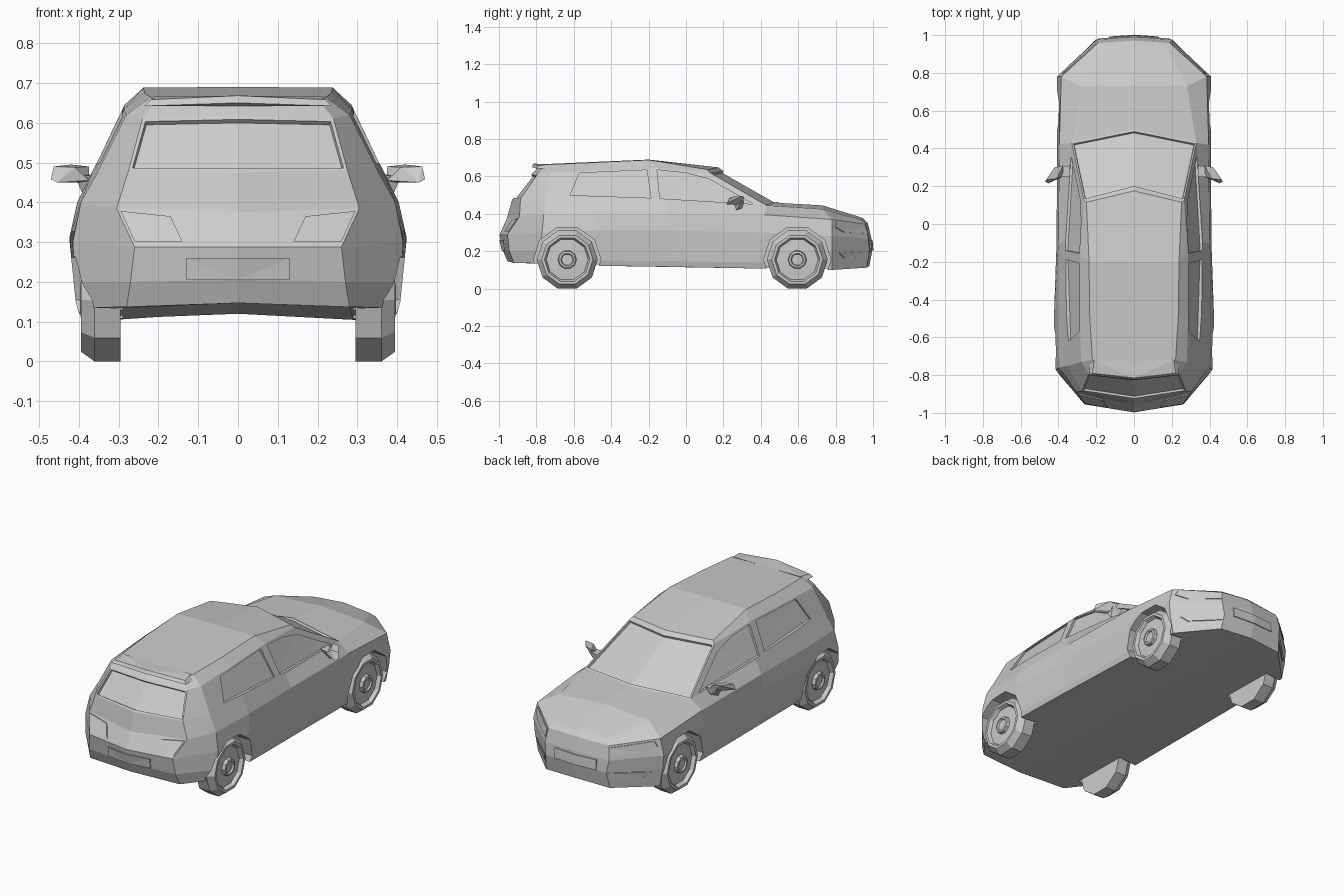
import bpy, bmesh, math
from mathutils import Vector
from mathutils.bvhtree import BVHTree

if "Cube" in bpy.data.objects:
    bpy.data.objects.remove(bpy.data.objects["Cube"])


def make(name, bm):
    bmesh.ops.recalc_face_normals(bm, faces=bm.faces[:])
    me = bpy.data.meshes.new(name)
    bm.to_mesh(me)
    bm.free()
    ob = bpy.data.objects.new(name, me)
    bpy.context.collection.objects.link(ob)
    return ob


def cut(ob, cutter):
    mod = ob.modifiers.new("cut", 'BOOLEAN')
    mod.operation, mod.solver, mod.object = 'DIFFERENCE', 'EXACT', cutter
    bpy.context.view_layer.objects.active = ob
    bpy.ops.object.modifier_apply(modifier=mod.name)
    bpy.data.objects.remove(cutter)


def hull(name, pts, signs=(1,)):
    bm = bmesh.new()
    for s in signs:
        for x, y, z in pts:
            bm.verts.new((x * s, y, z))
    bmesh.ops.remove_doubles(bm, verts=bm.verts[:], dist=1e-4)
    bmesh.ops.convex_hull(bm, input=bm.verts[:])
    bmesh.ops.delete(bm, geom=[v for v in bm.verts if not v.link_faces], context='VERTS')
    return make(name, bm)


def lathe(name, profile, centre, sides, side):
    """Turn (x, radius) pairs about the axle, with a flat side down."""
    bm = bmesh.new()
    rings = []
    for x, r in profile:
        rings.append([bm.verts.new((side * x,
                                    centre[0] + r * math.cos(2 * math.pi * k / sides),
                                    centre[1] + r * math.sin(2 * math.pi * k / sides)))
                      for k in range(sides)])
    for a, b in zip(rings, rings[1:]):
        for k in range(sides):
            j = (k + 1) % sides
            bm.faces.new((a[k], a[j], b[j], b[k]))
    bm.faces.new(rings[0])
    bm.faces.new(rings[-1])
    return make(name, bm)


# Half outlines of the shell, bottom to belt, tail centre to nose centre
lower = [
    [(0, -.955, .147), (.28, -.92, .137), (.385, -.78, .135), (.4, -.46, .122), (.395, -.1, .117),
     (.385, .42, .107), (.38, .78, .1), (.2, .965, .112), (0, .98, .12)],
    [(0, -.98, .205), (.27, -.945, .2), (.41, -.78, .2), (.408, -.46, .15), (.402, -.1, .147),
     (.395, .42, .14), (.4, .78, .2), (.19, .982, .2), (0, .997, .21)],
    [(0, -.997, .288), (.26, -.955, .288), (.415, -.77, .3), (.424, -.5, .31), (.41, -.1, .31),
     (.407, .42, .3), (.408, .78, .28), (.2, .975, .27), (0, .99, .275)],
    [(0, -.958, .375), (.305, -.89, .385), (.395, -.76, .4), (.404, -.48, .4), (.4, -.1, .4),
     (.395, .42, .395), (.385, .78, .37), (.19, .958, .345), (0, .972, .35)],
    [(0, -.93, .475), (.275, -.885, .48), (.35, -.75, .48), (.365, -.48, .48), (.368, -.1, .47),
     (.33, .43, .445), (.28, .73, .425), (.17, .93, .37), (0, .945, .378)],
]
# Window line and roof edge, tail centre to windscreen centre
upper = [
    [(0, -.82, .618), (.24, -.795, .61), (.28, -.73, .62), (.287, -.48, .632), (.285, -.16, .645),
     (.265, .125, .622), (0, .19, .635)],
    [(0, -.775, .665), (.2, -.755, .66), (.22, -.72, .664), (.235, -.48, .675), (.238, -.2, .688),
     (.252, .115, .637), (0, .175, .648)],
]

# Car body: half shell, then mirrored
bm = bmesh.new()
mark = bm.faces.layers.int.new("glass")
L = [[bm.verts.new(p) for p in ring] for ring in lower]
U = [[bm.verts.new(p) for p in ring] for ring in upper]
base, hood, roof = (bm.verts.new(p) for p in ((0, .5, .458), (0, .73, .445), (0, -.2, .69)))
rows = list(zip(L, L[1:])) + [(L[4][:6] + [base], U[0]), (U[0], U[1])]
for n, (a, b) in enumerate(rows):
    for k in range(len(a) - 1):
        f = bm.faces.new((a[k], a[k + 1], b[k + 1], b[k]))
        if n == 4 and k in (0, 5):
            f[mark] = k + 1
b, r = L[4], U[1]
bm.faces.new((b[5], b[6], hood, base))
bm.faces.new((b[6], b[7], b[8], hood))
bm.faces.new((r[0], r[1], r[2], r[3], r[4], roof))
bm.faces.new((r[4], r[5], r[6], roof))
bm.faces.new(L[0])
dup = bmesh.ops.duplicate(bm, geom=bm.verts[:] + bm.edges[:] + bm.faces[:])
for v in dup["geom"]:
    if isinstance(v, bmesh.types.BMVert):
        v.co.x *= -1
bmesh.ops.remove_doubles(bm, verts=bm.verts[:], dist=1e-4)
bmesh.ops.recalc_face_normals(bm, faces=bm.faces[:])
bm.normal_update()
# Sunken windscreen and tailgate glass
panes = [[f for f in bm.faces if f[mark] == k] for k in (1, 6)]
for faces in panes:
    bmesh.ops.inset_region(bm, faces=faces, thickness=.012)
    bm.normal_update()
    bmesh.ops.inset_region(bm, faces=faces, thickness=.002, depth=-.012)
tree = BVHTree.FromBMesh(bm)
body = make("car_body", bm)


def panel(name, pts, axis, side, lo, hi):
    """Prism that follows the shell: seen along x (y, z) or along y (x, z)."""
    bm = bmesh.new()
    d = Vector((side, 0, 0)) if axis == 'x' else Vector((0, side, 0))
    rings = [[], []]
    for u, z in pts:
        start = (Vector((0, u, z)) if axis == 'x' else Vector((u, 0, z))) + d * 2
        hit = tree.ray_cast(start, -d)[0]
        if hit is None:
            continue
        rings[0].append(bm.verts.new(hit + d * lo))
        rings[1].append(bm.verts.new(hit + d * hi))
    n = len(rings[0])
    for k in range(n):
        j = (k + 1) % n
        bm.faces.new((rings[0][k], rings[0][j], rings[1][j], rings[1][k]))
    caps = [bm.faces.new(q) for q in rings]
    bm.normal_update()
    bmesh.ops.triangulate(bm, faces=caps)
    return make(name, bm)


door_windows = [
    [(-.155, .635), (.0, .618), (.125, .585), (.36, .452), (-.14, .482)],
    [(-.62, .5), (-.57, .618), (-.21, .634), (-.187, .485)],
]
tail_light = [(.295, .378), (.17, .365), (.14, .302), (.26, .302)]
headlight = [(.2, .335), (.2, .295), (.33, .3), (.38, .33), (.365, .358)]
fog_light = [(.2, .2), (.2, .165), (.33, .165), (.36, .19)]
tyre = [(.295, .163), (.36, .163), (.395, .137), (.395, .122), (.375, .112),
        (.378, .05), (.395, .046), (.397, .035), (.388, .03)]
plate = [(-.13, .205), (0, .205), (.13, .205), (.13, .26), (0, .26), (-.13, .26)]

for s, label in ((1, "right"), (-1, "left")):
    # Recessed side windows
    for pts in door_windows:
        cut(body, panel("window_cutter", pts, 'x', s, -.012, .1))
    # Wheels and their arches
    for y, end in ((.595, "front"), (-.635, "rear")):
        cut(body, lathe("arch_cutter", [(.29, .18), (.6, .18)], (y, .155), 10, s))
        lathe(f"{end}_{label}_wheel", tyre, (y, .155), 10, s)
    # Lamps
    for name, pts, way in (("tail_light", tail_light, -1), ("headlight", headlight, 1),
                           ("fog_light", fog_light, 1)):
        panel(f"{label}_{name}", [(x * s, z) for x, z in pts], 'y', way, -.01, .006)
    # Door mirrors
    hull(f"{label}_mirror", [(.375, .31, .49), (.375, .25, .455), (.42, .3, .495), (.375, .3, .45),
                             (.463, .235, .49), (.47, .225, .458), (.455, .215, .45),
                             (.41, .24, .45), (.41, .24, .488)], (s,))
    hull(f"{label}_mirror_arm", [(.34, .31, .47), (.34, .25, .47), (.4, .3, .47),
                                 (.41, .25, .465), (.39, .27, .42), (.36, .3, .43)], (s,))

# Number plates
panel("rear_plate", plate, 'y', -1, -.01, .006)
panel("front_plate", plate, 'y', 1, -.01, .006)

# Roof spoiler
hull("roof_spoiler", [(.21, -.72, .666), (.235, -.8, .642), (.22, -.79, .658), (0, -.825, .65),
                      (0, -.815, .668), (.235, -.74, .642)], (1, -1))
